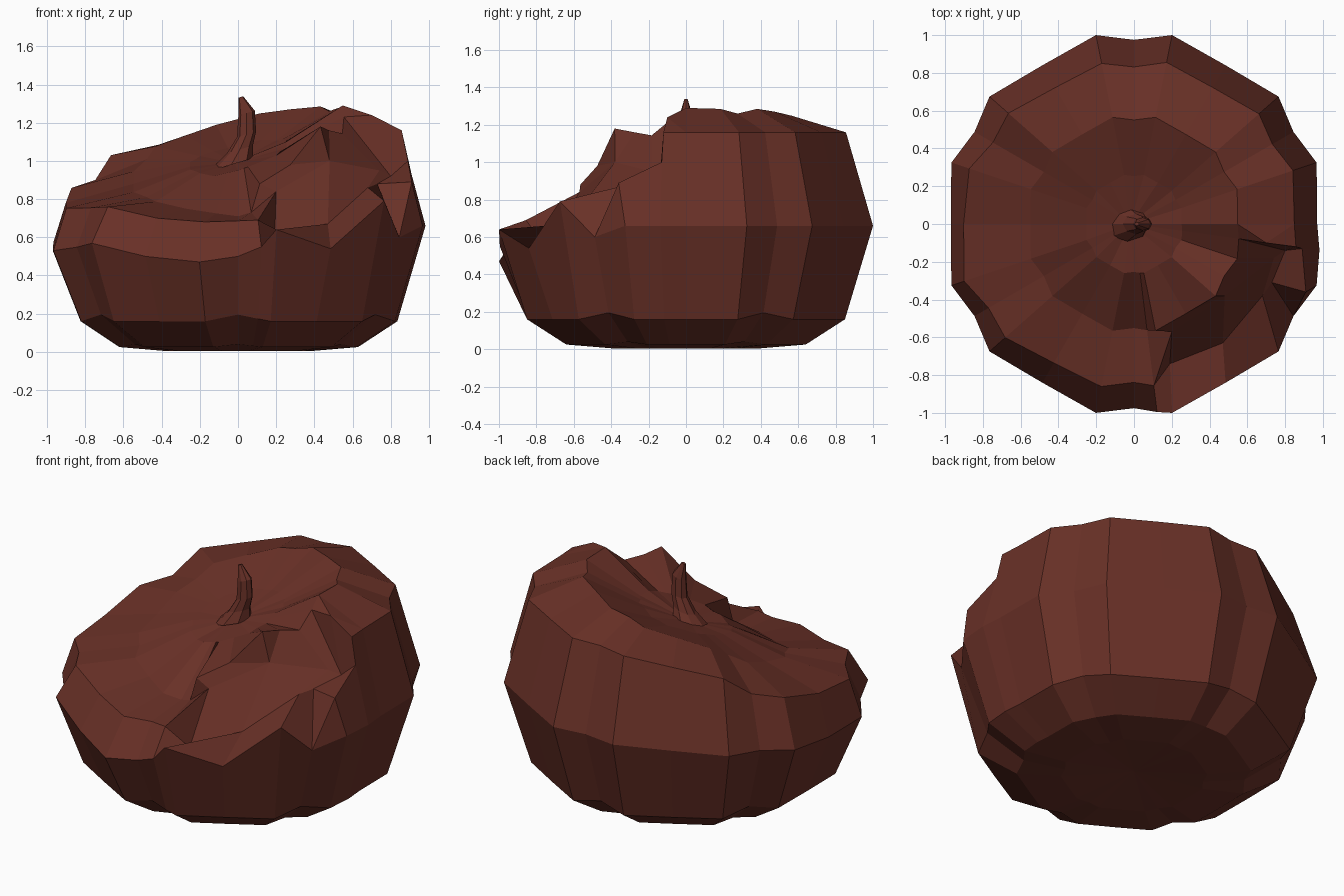
import bpy, bmesh
from math import cos, sin, radians

cube = bpy.data.objects.get("Cube")
if cube:
    bpy.data.objects.remove(cube, do_unlink=True)

skin = bpy.data.materials.new("rotten_brown")
skin.use_nodes = True
COLOUR = (0.141, 0.03, 0.02, 1)
skin.diffuse_color = COLOUR
skin.node_tree.nodes["Principled BSDF"].inputs["Base Color"].default_value = COLOUR


def blend(keys, a):
    """Linear interpolation through a small {position: value} table."""
    ks = sorted(keys)
    for lo, hi in zip(ks, ks[1:]):
        if lo <= a <= hi:
            return keys[lo] + (keys[hi] - keys[lo]) * (a - lo) / (hi - lo)
    return keys[ks[-1]]


def lobe_angle(a):
    return abs((a + 30) % 60 - 30)


def finish(bm, name):
    mesh = bpy.data.meshes.new(name)
    bm.to_mesh(mesh)
    bm.free()
    mesh.materials.append(skin)
    obj = bpy.data.objects.new(name, mesh)
    bpy.context.scene.collection.objects.link(obj)


def strip(bm, low, high):
    """Join two equally long rows of vertices; repeated vertices give triangles."""
    for a, b, c, d in zip(low, low[1:], high[1:], high):
        corners = list(dict.fromkeys((a, b, c, d)))
        if len(corners) > 2:
            bm.faces.new(corners)


# Six lobes, each with a middle, two corners and a groove; two extra tear columns
TEAR_START, TEAR_END = 277, 352
angles = [60 * k + d for k in range(6) for d in (0, 18.6, 30, 41.4)]
angles = sorted(angles + [TEAR_START, TEAR_END])
girth = {0: 0.97, 18.6: 1.02, 30: 0.975}

# Heights around the body: the front left has sagged
waist_z = {0: .66, 101: .66, 150: .6, 180: .53, 200: .53, 222: .57, 240: .5,
           259: .47, 270: .5, 277: .55, 281.4: .64, 300: .54, 318.6: .79,
           330: .6, 341.4: .66, 360: .66}
shoulder_z = {0: 1.16, 78: 1.16, 101: 1.14, 138.6: 1.03, 150: .9, 161: .86,
              180: .78, 200: .75, 222: .76, 240: .7, 259: .68, 277: .69,
              352: 1.16, 360: 1.16}
shoulder_scale = {0: .875, 60: .86, 101: .85, 140: .87, 180: .93, 200: .93,
                  222: .89, 259: .86, 300: .86, 360: .875}
rim_z = {0: 1.29, 18.6: 1.285, 30: 1.26, 41.4: 1.285, 60: 1.27, 78: 1.25,
         101: 1.19, 138: 1.08, 160: .95, 180: .88, 210: .81, 240: .75, 270: .71,
         277: .73, 281.4: .88, 300: .98, 318.6: 1.18, 341: 1.14, 352: 1.23,
         360: 1.29}
crown_z = {0: 1.1, 60: 1.11, 120: 1.05, 180: .97, 240: .92, 270: .95, 320: 1.03,
           360: 1.1}


def ring(bm, scale, height):
    row = []
    for a in angles:
        r = blend(girth, lobe_angle(a)) * scale(a)
        t = radians(a)
        row.append(bm.verts.new((r * cos(t), r * sin(t), height(a))))
    return row + row[:1]


# Shell: underside, sides and sunken top
bm = bmesh.new()
groove = lambda a: max(0, lobe_angle(a) - 18.6) / 11.4
new = lambda *co: bm.verts.new(co)
sole = ring(bm, lambda a: .4, lambda a: .005)
base = ring(bm, lambda a: .64, lambda a: .025 + .015 * groove(a))
foot = ring(bm, lambda a: .85, lambda a: .16 + .035 * groove(a))
waist = ring(bm, lambda a: 1, lambda a: blend(waist_z, a))
shoulder = ring(bm, lambda a: blend(shoulder_scale, a), lambda a: blend(shoulder_z, a))
rim = ring(bm, lambda a: .565, lambda a: blend(rim_z, a))
crown = ring(bm, lambda a: .26, lambda a: blend(crown_z, a))
for low, high in ((sole, base), (base, foot), (foot, waist), (rim, crown)):
    strip(bm, low, high)
strip(bm, [new(0, 0, .03)] * len(sole), sole)
strip(bm, crown, [new(-.02, 0, .99)] * len(crown))

# Sides above the waist stop at the tear, with a ragged edge on the far side
s, e = angles.index(TEAR_START), angles.index(TEAR_END)
for low, high in ((waist, shoulder), (shoulder, rim)):
    strip(bm, low[:s + 1], high[:s + 1])
spike = new(.91, -.36, .89)
notch = new(.89, -.13, 1.0)
fold = new(.7, -.1, 1.24)
bm.faces.new((waist[e - 1], waist[e], notch, spike))
bm.faces.new((waist[e - 2], waist[e - 1], spike))
bm.faces.new((waist[e], waist[0], shoulder[0], shoulder[e], notch))
bm.faces.new((shoulder[e], shoulder[0], fold))
bm.faces.new((shoulder[0], rim[0], fold))
bm.faces.new((rim[0], rim[e], fold))

# Caved-in plate, dipping behind the torn wall then rising under the top
plate_mid = [shoulder[s], new(.19, -.74, .54), new(.47, -.63, .67),
             new(.68, -.38, .86), new(.73, -.31, .88)]
plate_top = [shoulder[s], new(.2, -.57, .84), new(.48, -.38, 1.0),
             new(.74, -.18, .95), new(.8, -.14, .92)]
strip(bm, waist[s:e - 1], plate_mid)
strip(bm, plate_mid, plate_top)

# Broken edges beside and behind the plate
bm.faces.new((waist[e - 2], spike, plate_mid[4]))
bm.faces.new((spike, notch, plate_top[4], plate_mid[4]))
bm.faces.new((shoulder[s], plate_top[1], rim[s]))
strip(bm, [plate_top[i] for i in (1, 1, 2, 2, 2, 3, 4)], rim[s:e + 1])
bm.faces.new((plate_top[4], notch, shoulder[e], fold))
bm.faces.new((plate_top[4], fold, rim[e]))
finish(bm, "gourd_shell")

# Bent, tapering stem
bm = bmesh.new()
SIDES = 8
rows = []
for x, z, r in ((-.035, .98, .115), (.01, 1.06, .068), (.045, 1.14, .05),
                (.045, 1.25, .043), (.015, 1.335, .012)):
    row = []
    for i in range(SIDES):
        t = radians(360 * i / SIDES)
        row.append(bm.verts.new((x + r * cos(t), r * .8 * sin(t), z + r * .3 * cos(t))))
    rows.append(row + row[:1])
for low, high in zip(rows, rows[1:]):
    strip(bm, low, high)
bm.faces.new(rows[-1][:-1])
finish(bm, "stem")
